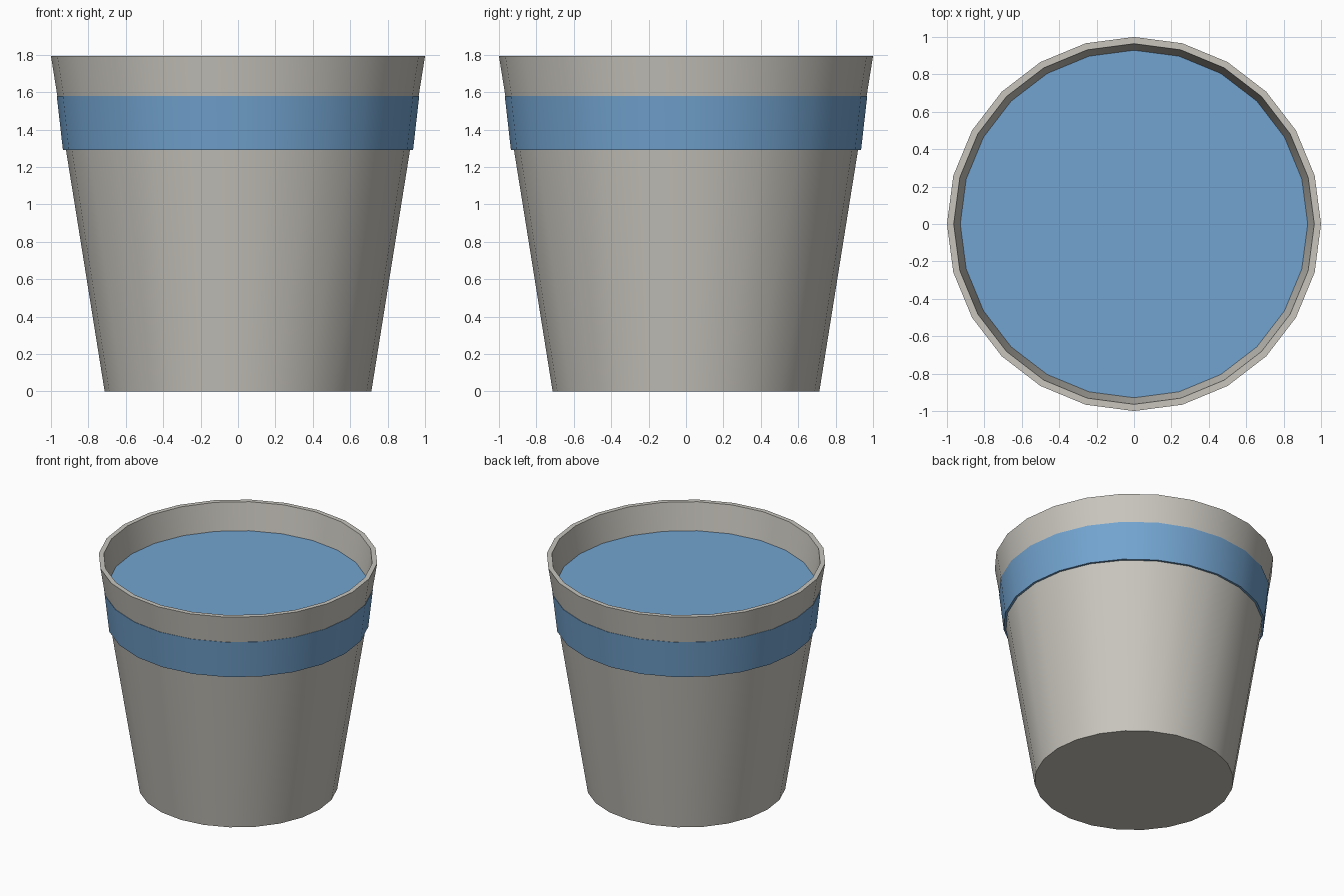
import bpy, bmesh, math

if "Cube" in bpy.data.objects:
    bpy.data.objects.remove(bpy.data.objects["Cube"])

SIDES = 24


def material(name, rgb):
    m = bpy.data.materials.new(name)
    m.diffuse_color = (*rgb, 1)
    m.use_nodes = True
    m.node_tree.nodes["Principled BSDF"].inputs["Base Color"].default_value = m.diffuse_color
    return m


def lathe(name, profile, mat):
    """Spin a (radius, height) profile into a ring mesh, capping both ends."""
    bm = bmesh.new()
    rings = []
    for r, z in profile:
        rings.append([bm.verts.new((r * math.cos(a), r * math.sin(a), z))
                      for a in (2 * math.pi * i / SIDES for i in range(SIDES))])
    for low, high in zip(rings, rings[1:]):
        for i in range(SIDES):
            j = (i + 1) % SIDES
            bm.faces.new((low[i], low[j], high[j], high[i]))
    bm.faces.new(rings[0][::-1])
    bm.faces.new(rings[-1])
    mesh = bpy.data.meshes.new(name)
    bm.to_mesh(mesh)
    bm.free()
    mesh.materials.append(mat)
    obj = bpy.data.objects.new(name, mesh)
    bpy.context.collection.objects.link(obj)
    # smooth walls, crisp rims
    bpy.ops.object.select_all(action='DESELECT')
    obj.select_set(True)
    bpy.context.view_layer.objects.active = obj
    bpy.ops.object.shade_smooth_by_angle(angle=math.radians(30))
    return obj


grey = material("warm grey", (0.58, 0.56, 0.51))
blue = material("water blue", (0.17, 0.37, 0.63))

# Hollow tapered bucket: outer wall, rim, inner wall, floor
lathe("bucket", [(0.713, 0), (1.0, 1.793), (0.964, 1.793), (0.675, 0.04)], grey)

# Solid water slab that fills the bucket and shows as a band outside
lathe("water", [(0.936, 1.29), (0.969, 1.58)], blue)
